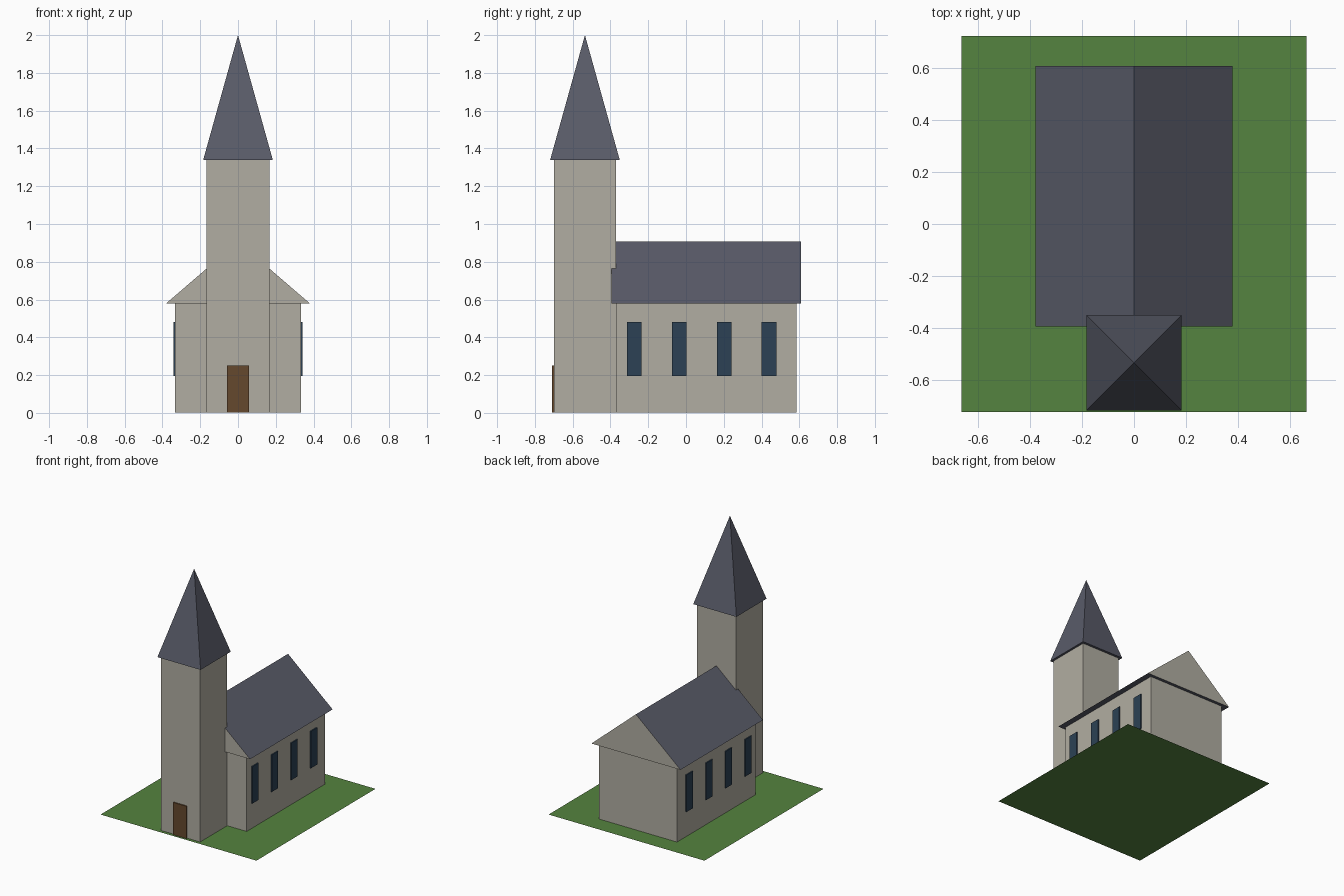
import bpy
import bmesh
from math import pi, sqrt

cube = bpy.data.objects.get("Cube")
if cube:
    bpy.data.objects.remove(cube, do_unlink=True)


def material(name, r, g, b):
    m = bpy.data.materials.new(name)
    m.use_nodes = True
    m.diffuse_color = (r, g, b, 1)
    m.node_tree.nodes["Principled BSDF"].inputs["Base Color"].default_value = (r, g, b, 1)
    return m


STONE = material("pale stone", 0.44, 0.42, 0.36)
SLATE = material("blue grey slate", 0.10, 0.105, 0.14)
GRASS = material("grass green", 0.09, 0.23, 0.05)
WOOD = material("brown wood", 0.13, 0.065, 0.027)
GLASS = material("dark blue glass", 0.025, 0.053, 0.09)


def finish(name, bm, *mats):
    bmesh.ops.recalc_face_normals(bm, faces=bm.faces)
    mesh = bpy.data.meshes.new(name)
    bm.to_mesh(mesh)
    bm.free()
    for m in mats:
        mesh.materials.append(m)
    obj = bpy.data.objects.new(name, mesh)
    bpy.context.collection.objects.link(obj)
    return obj


def box(name, mat, x, y, z):
    """Box spanning the (low, high) pairs x, y and z."""
    bm = bmesh.new()
    bmesh.ops.create_cube(bm, size=1)
    for v in bm.verts:
        v.co = [lo + (c + 0.5) * (hi - lo) for c, (lo, hi) in zip(v.co, (x, y, z))]
    return finish(name, bm, mat)


# Lawn: a single flat sheet
bm = bmesh.new()
bmesh.ops.create_grid(bm, x_segments=1, y_segments=1, size=1)
bmesh.ops.scale(bm, vec=(0.665, 0.725, 1), verts=bm.verts)
lawn = finish("lawn", bm, GRASS)

# Walls, just clear of the lawn sheet
FLOOR = 0.001
EAVES, TOWER_TOP, TOWER_Y = 0.58, 1.34, -0.535
box("nave", STONE, (-0.333, 0.333), (-0.37, 0.585), (FLOOR, EAVES))
box("tower", STONE, (-0.167, 0.167), (-0.70, -0.37), (FLOOR, TOWER_TOP))

# Pitched roof: extruded triangle with stone gable ends
bm = bmesh.new()
gable = bm.faces.new([bm.verts.new(p) for p in
                      ((-0.38, -0.395, EAVES), (0.38, -0.395, EAVES), (0, -0.395, 0.907))])
ext = bmesh.ops.extrude_face_region(bm, geom=[gable], use_keep_orig=True)
bmesh.ops.translate(bm, vec=(0, 1.005, 0),
                    verts=[g for g in ext["geom"] if isinstance(g, bmesh.types.BMVert)])
bm.normal_update()
for f in bm.faces:
    f.material_index = 1 if abs(f.normal.y) > 0.9 else 0
finish("nave_roof", bm, SLATE, STONE)

# Spire: four-sided pyramid overhanging the tower
bm = bmesh.new()
bmesh.ops.create_cone(bm, cap_ends=True, segments=4, radius1=0.184 * sqrt(2),
                      radius2=0, depth=2 - TOWER_TOP)
bmesh.ops.remove_doubles(bm, verts=bm.verts, dist=0.0001)
spire = finish("spire", bm, SLATE)
spire.location = (0, TOWER_Y, (2 + TOWER_TOP) / 2)
spire.rotation_euler.z = pi / 4

# Door plate on the tower front
box("door", WOOD, (-0.057, 0.057), (-0.709, -0.70), (FLOOR, 0.25))

# Four tall window plates on each side of the nave
for side, sign in (("left", 1), ("right", -1)):
    for i in range(4):
        y = -0.274 + i * 0.238
        x = sorted((sign * 0.333, sign * 0.341))
        box(f"{side}_window_{i + 1}", GLASS, x, (y - 0.039, y + 0.039), (0.195, 0.48))
